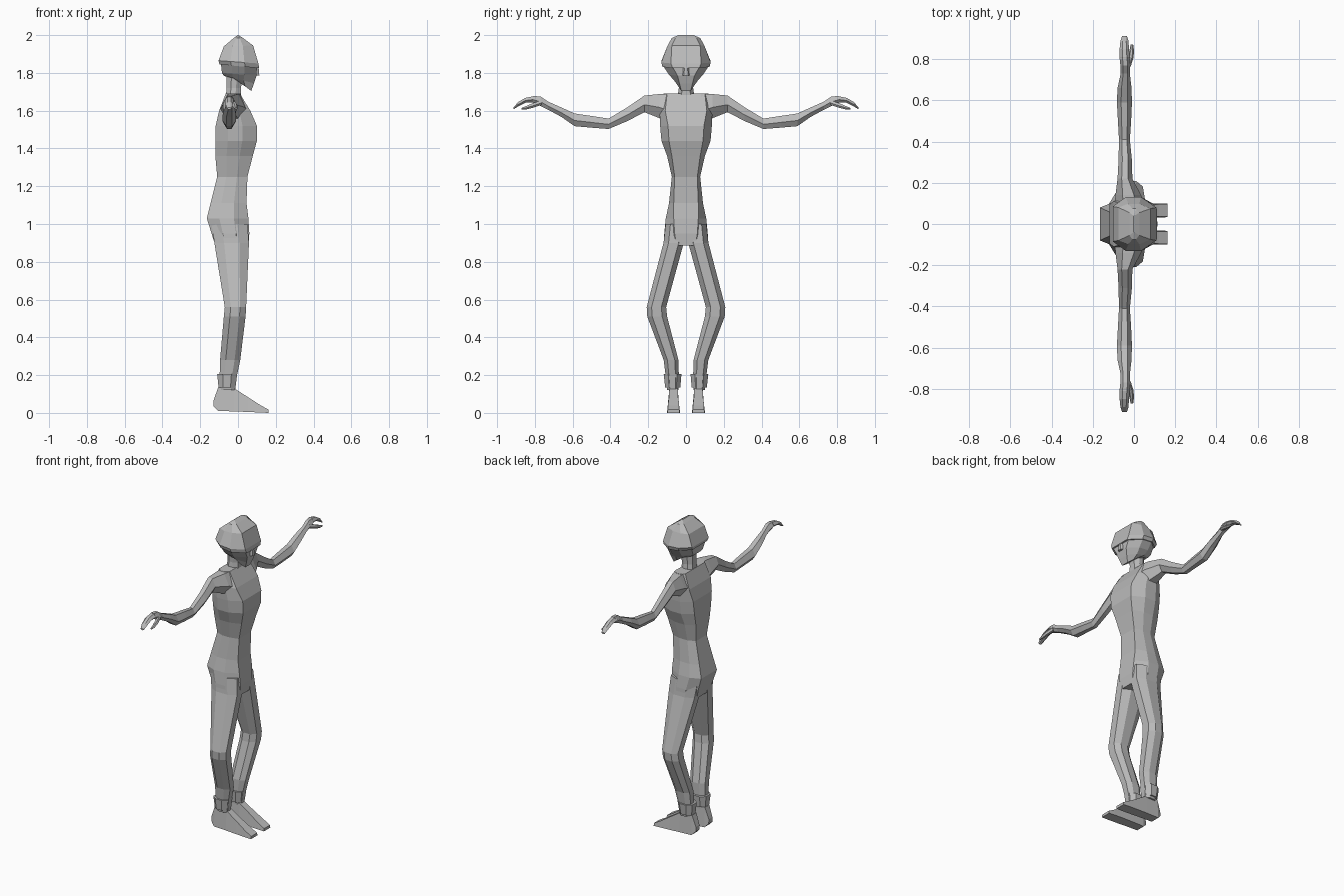
import bpy, bmesh

grey = bpy.data.materials.new("plain grey")
grey.diffuse_color = (0.5, 0.5, 0.5, 1)


def loft(name, rings):
    """Skin a list of equal-length point rings and cap both ends."""
    bm = bmesh.new()
    rows = [[bm.verts.new(p) for p in ring] for ring in rings]
    n = len(rows[0])
    for a, b in zip(rows, rows[1:]):
        for i in range(n):
            j = (i + 1) % n
            bm.faces.new((a[i], a[j], b[j], b[i]))
    bm.faces.new(rows[0][::-1])
    bm.faces.new(rows[-1])
    bmesh.ops.remove_doubles(bm, verts=bm.verts, dist=0.0005)
    bmesh.ops.recalc_face_normals(bm, faces=bm.faces)
    mesh = bpy.data.meshes.new(name)
    bm.to_mesh(mesh)
    bm.free()
    mesh.materials.append(grey)
    ob = bpy.data.objects.new(name, mesh)
    bpy.context.collection.objects.link(ob)
    return ob


def body_ring(zb, zf, xb, xf, w, wb, wf):
    """Eight-sided upright section with its own back and front heights."""
    def at(t, y):
        return (xb + (xf - xb) * t, y, zb + (zf - zb) * t)
    return [at(1, -wf), at(1, wf), at(.65, w), at(.3, w),
            at(0, wb), at(0, -wb), at(.3, -w), at(.65, -w)]


def leg_ring(z, xb, xf, y0, y1, s):
    """Eight-sided leg section between inner y0 and outer y1."""
    dx, dy = (xf - xb) * .28, (y1 - y0) * .25
    pts = [(xf, y0 + dy), (xf, y1 - dy), (xf - dx, y1), (xb + dx, y1),
           (xb, y1 - dy), (xb, y0 + dy), (xb + dx, y0), (xf - dx, y0)]
    return [(x, s * y, z) for x, y in pts]


def arm_ring(y, z0, z1, xb, xf, s):
    """Six-sided section across the arm."""
    d, m = (xf - xb) * .28, z0 + (z1 - z0) * .45
    pts = [(xb, m), (xb + d, z1), (xf - d, z1), (xf, m), (xf - d, z0), (xb + d, z0)]
    return [(x, s * y, z) for x, z in pts]


# Torso: z, back x, front x, half width, back flat, front flat
torso = [(.885, -.12, .055, .118, .06, .05), (.95, -.14, .06, .115, .075, .06),
         (1.03, -.165, .055, .107, .08, .065), (1.11, -.145, .045, .09, .07, .065),
         (1.25, -.11, .05, .075, .055, .06), (1.36, -.12, .078, .10, .07, .075),
         (1.44, -.12, .10, .13, .085, .09), (1.52, -.118, .10, .137, .095, .095),
         (1.60, -.10, .065, .14, .11, .11), (1.69, -.065, .01, .12, .1, .1)]
loft("torso", [body_ring(r[0], *r) for r in torso])

# Neck
loft("neck", [body_ring(1.67, 1.67, -.065, .015, .045, .025, .025),
              body_ring(1.72, 1.72, -.06, .015, .038, .02, .02),
              body_ring(1.82, 1.80, -.06, .03, .042, .02, .02)])

# Face and jaw, then the domed helmet with a ridge across the top
loft("face", [body_ring(1.77, 1.705, -.02, .07, .04, .03, .025),
              body_ring(1.785, 1.745, -.075, .085, .062, .04, .035),
              body_ring(1.80, 1.785, -.085, .098, .09, .05, .045),
              body_ring(1.845, 1.83, -.09, .10, .12, .07, .07)])
loft("nose", [body_ring(1.785, 1.785, .08, .113, .018, .016, .012),
              body_ring(1.84, 1.84, .08, .108, .014, .012, .006)])
loft("helmet", [body_ring(1.845, 1.825, -.098, .112, .124, .075, .07),
                body_ring(1.865, 1.85, -.103, .108, .131, .085, .08),
                body_ring(1.94, 1.945, -.075, .08, .098, .08, .075),
                body_ring(1.985, 1.985, -.022, .026, .075, .055, .055),
                body_ring(2.0, 2.0, -.002, .002, .04, .04, .04)])

for s, side in ((-1, "right"), (1, "left")):
    # Leg: z, back x, front x, inner y, outer y
    leg = [(1.0, -.14, .05, .005, .108), (.90, -.125, .058, .012, .119),
           (.56, -.07, .043, .105, .208), (.51, -.075, .04, .10, .205),
           (.28, -.095, .012, .04, .118), (.20, -.097, -.005, .038, .108),
           (.12, -.095, -.015, .04, .10)]
    loft(side + "_leg", [leg_ring(*r, s) for r in leg])
    loft(side + "_ankle_cuff", [leg_ring(.135, -.103, -.015, .03, .11, s),
                                leg_ring(.205, -.11, -.006, .024, .118, s)])

    # Foot: x, bottom z, top z, half width at the bottom and top
    foot = [(-.13, .035, .065, .02, .018), (-.105, .01, .135, .03, .022),
            (-.02, .008, .13, .032, .022), (.05, .005, .085, .034, .024),
            (.12, .002, .04, .034, .03), (.162, 0, .017, .033, .03)]
    loft(side + "_foot", [[(x, s * .066 - a, z0), (x, s * .066 + a, z0),
                           (x, s * .066 + b, z1), (x, s * .066 - b, z1)]
                          for x, z0, z1, a, b in foot])

    # Arm with palm: y, bottom z, top z, back x, front x
    arm = [(.08, 1.52, 1.69, -.095, .055), (.14, 1.56, 1.688, -.09, .035),
           (.22, 1.592, 1.68, -.08, -.008), (.31, 1.545, 1.618, -.075, -.01),
           (.41, 1.503, 1.558, -.073, -.02), (.50, 1.51, 1.572, -.078, -.014),
           (.59, 1.518, 1.585, -.083, -.01), (.66, 1.567, 1.617, -.08, -.012),
           (.73, 1.605, 1.648, -.065, -.02), (.77, 1.625, 1.675, -.066, -.018),
           (.81, 1.642, 1.678, -.07, -.02)]
    loft(side + "_arm", [arm_ring(*r, s) for r in arm])

    # Fingers curving down, with a separate thumb
    fingers = [(.80, 1.645, 1.678, -.07, -.02), (.85, 1.642, 1.668, -.07, -.024),
               (.89, 1.622, 1.645, -.066, -.027), (.913, 1.607, 1.617, -.058, -.034)]
    loft(side + "_fingers", [arm_ring(*r, s) for r in fingers])
    thumb = [(.765, 1.63, 1.655, -.04, -.016), (.81, 1.615, 1.64, -.03, -.002),
             (.845, 1.607, 1.625, -.022, 0), (.872, 1.606, 1.614, -.016, -.004)]
    loft(side + "_thumb", [arm_ring(*r, s) for r in thumb])
